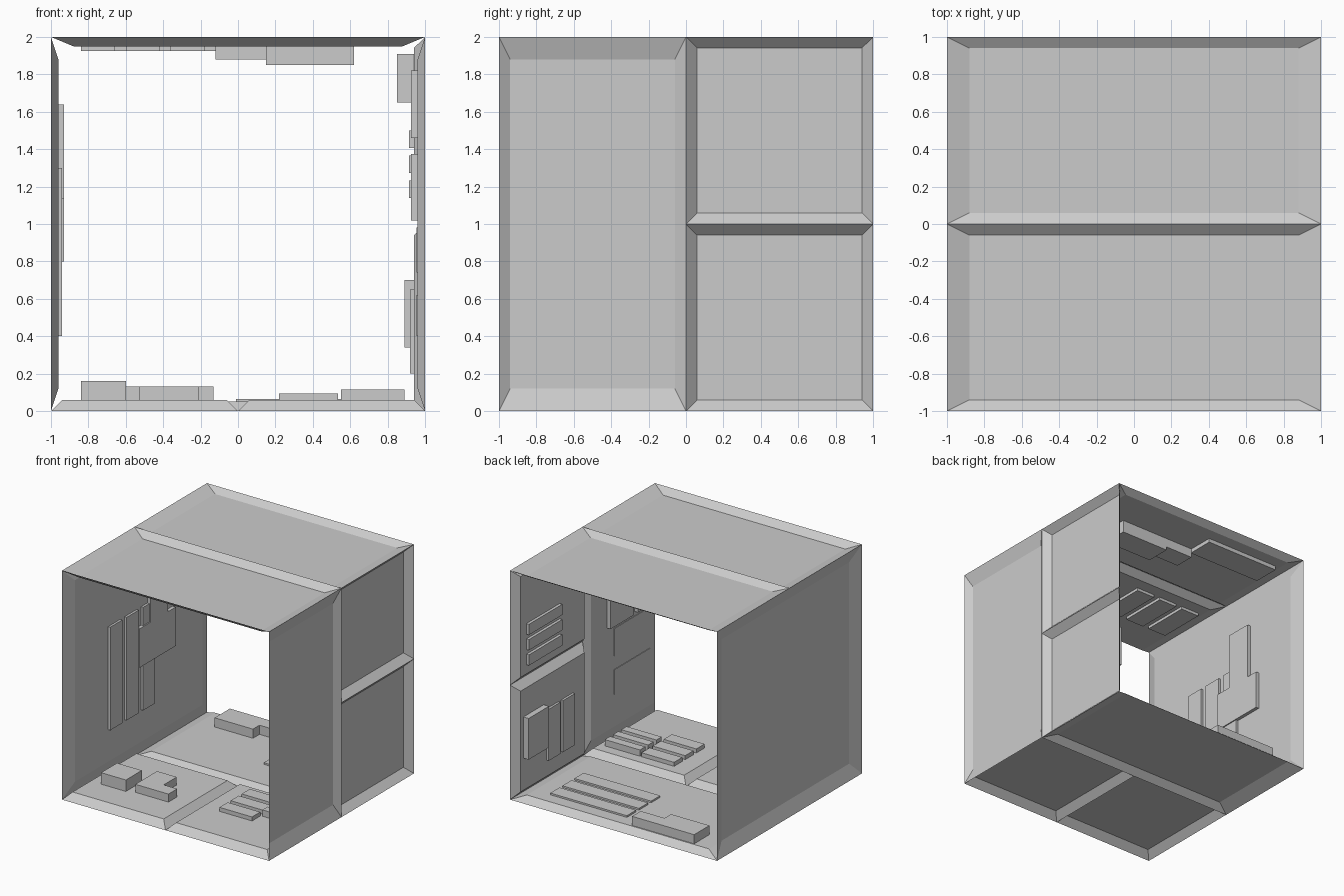
import bpy
import bmesh
from mathutils import Vector

cube = bpy.data.objects.get("Cube")
if cube:
    bpy.data.objects.remove(cube, do_unlink=True)

grey = bpy.data.materials.new("plain_grey")
grey.use_nodes = True
COLOUR = (0.6, 0.6, 0.6, 1.0)
grey.diffuse_color = COLOUR
grey.node_tree.nodes["Principled BSDF"].inputs["Base Color"].default_value = COLOUR

# Each wall maps (u, v, distance inward) to a point in the room
WALLS = {
    "floor": lambda u, v, d: Vector((u, v, d)),
    "ceiling": lambda u, v, d: Vector((u, v, 2 - d)),
    "left_wall": lambda u, v, d: Vector((1 - d, u, v)),
    "right_wall": lambda u, v, d: Vector((d - 1, u, v)),
}
FLIPPED = ("ceiling", "left_wall")


def ring(bm, wall, rect, d):
    u0, u1, v0, v1 = rect
    corners = ((u0, v0), (u1, v0), (u1, v1), (u0, v1))
    return [bm.verts.new(WALLS[wall](u, v, d)) for u, v in corners]


def frustum(bm, wall, outer, d0, inner, d1):
    """Sloped or straight sides from one rectangle to another, plus the cap."""
    a, b = ring(bm, wall, outer, d0), ring(bm, wall, inner, d1)
    faces = [bm.faces.new((a[i], a[(i + 1) % 4], b[(i + 1) % 4], b[i])) for i in range(4)]
    faces.append(bm.faces.new(b))
    if wall in FLIPPED:
        bmesh.ops.reverse_faces(bm, faces=faces)


def finish(bm, name):
    mesh = bpy.data.meshes.new(name)
    bm.to_mesh(mesh)
    bm.free()
    mesh.materials.append(grey)
    bpy.context.collection.objects.link(bpy.data.objects.new(name, mesh))


def panel(name, wall, rect, depth):
    u0, u1, v0, v1 = rect
    du, dv = 0.06 * (u1 - u0), 0.06 * (v1 - v0)
    bm = bmesh.new()
    frustum(bm, wall, rect, 0, (u0 + du, u1 - du, v0 + dv, v1 - dv), depth)
    finish(bm, name)


def blocks(name, wall, base, top, *rects):
    bm = bmesh.new()
    for rect in rects:
        frustum(bm, wall, rect, base, rect, top)
    finish(bm, name)


def bars(name, wall, base, top, rect, along_u, gap=0.04, count=3):
    """Parallel bars filling a rectangle."""
    u0, u1, v0, v1 = rect
    lo, hi = (v0, v1) if along_u else (u0, u1)
    width = (hi - lo - gap * (count - 1)) / count
    rects = []
    for i in range(count):
        s = lo + i * (width + gap)
        rects.append((u0, u1, s, s + width) if along_u else (s, s + width, v0, v1))
    blocks(name, wall, base, top, *rects)


# Dished wall panels
panel("floor_back_panel", "floor", (-1, 1, 0, 1), 0.05)
panel("floor_front_right_panel", "floor", (-1, 0, -1, 0), 0.06)
panel("floor_front_left_panel", "floor", (0, 1, -1, 0), 0.06)
panel("ceiling_front_panel", "ceiling", (-1, 1, -1, 0), 0.05)
panel("ceiling_back_panel", "ceiling", (-1, 1, 0, 1), 0.04)
panel("right_wall_panel", "right_wall", (-1, 1, 0, 2), 0.04)
panel("left_wall_front_panel", "left_wall", (-1, 0, 0, 2), 0.04)
panel("left_wall_lower_panel", "left_wall", (0, 1, 0, 1), 0.06)
panel("left_wall_upper_panel", "left_wall", (0, 1, 1, 2), 0.06)

# Floor blocks
blocks("floor_square_block", "floor", 0.06, 0.16, (-0.84, -0.6, -0.69, -0.47))
blocks("floor_corner_block", "floor", 0.06, 0.13,
       (-0.53, -0.21, -0.66, -0.54), (-0.53, -0.34, -0.54, -0.36))
bars("floor_short_bars", "floor", 0.06, 0.095, (0.22, 0.535, -0.57, -0.15), True)
bars("floor_side_bars", "floor", 0.06, 0.115, (0.55, 0.89, -0.45, -0.15), True)
bars("floor_long_bars", "floor", 0.05, 0.065, (-0.01, 0.73, 0.37, 0.83), True)
blocks("floor_stepped_block", "floor", 0.05, 0.13,
       (-0.73, -0.36, 0.72, 0.93), (-0.36, -0.13, 0.81, 0.93))

# Ceiling blocks
bars("ceiling_bars", "ceiling", 0.05, 0.075, (-0.84, -0.18, -0.6, -0.17), False, 0.06)
blocks("ceiling_plate", "ceiling", 0.04, 0.075, (-0.84, -0.12, 0.59, 0.83))
blocks("ceiling_thick_block", "ceiling", 0.04, 0.15, (0.15, 0.62, 0.38, 0.6))
blocks("ceiling_step_block", "ceiling", 0.04, 0.12, (-0.12, 0.15, 0.42, 0.6))

# Right wall blocks
bars("right_wall_bars", "right_wall", 0.04, 0.06, (-0.42, 0.2, 0.4, 1.3), False, 0.06)
blocks("right_wall_tee", "right_wall", 0.04, 0.07,
       (-0.03, 0.47, 0.8, 1.14), (0.12, 0.36, 1.14, 1.64))

# Left wall blocks
blocks("left_wall_thin_plates", "left_wall", 0.04, 0.045,
       (-0.87, -0.38, 0.4, 0.62), (-0.87, -0.38, 0.74, 0.98))
blocks("left_wall_upright_plates", "left_wall", 0.04, 0.075,
       (-0.6, -0.28, 1.02, 1.375), (-0.85, -0.66, 1.02, 1.375), (-0.6, -0.28, 1.46, 1.82))
bars("left_wall_upper_bars", "left_wall", 0.06, 0.085, (0.4, 0.86, 1.14, 1.5), True)
blocks("left_wall_upper_block", "left_wall", 0.06, 0.15, (0.08, 0.35, 1.65, 1.91))
blocks("left_wall_lower_block", "left_wall", 0.06, 0.11, (0.62, 0.9, 0.34, 0.7))
bars("left_wall_lower_bars", "left_wall", 0.06, 0.08, (0.22, 0.58, 0.2, 0.65), False, count=2)
